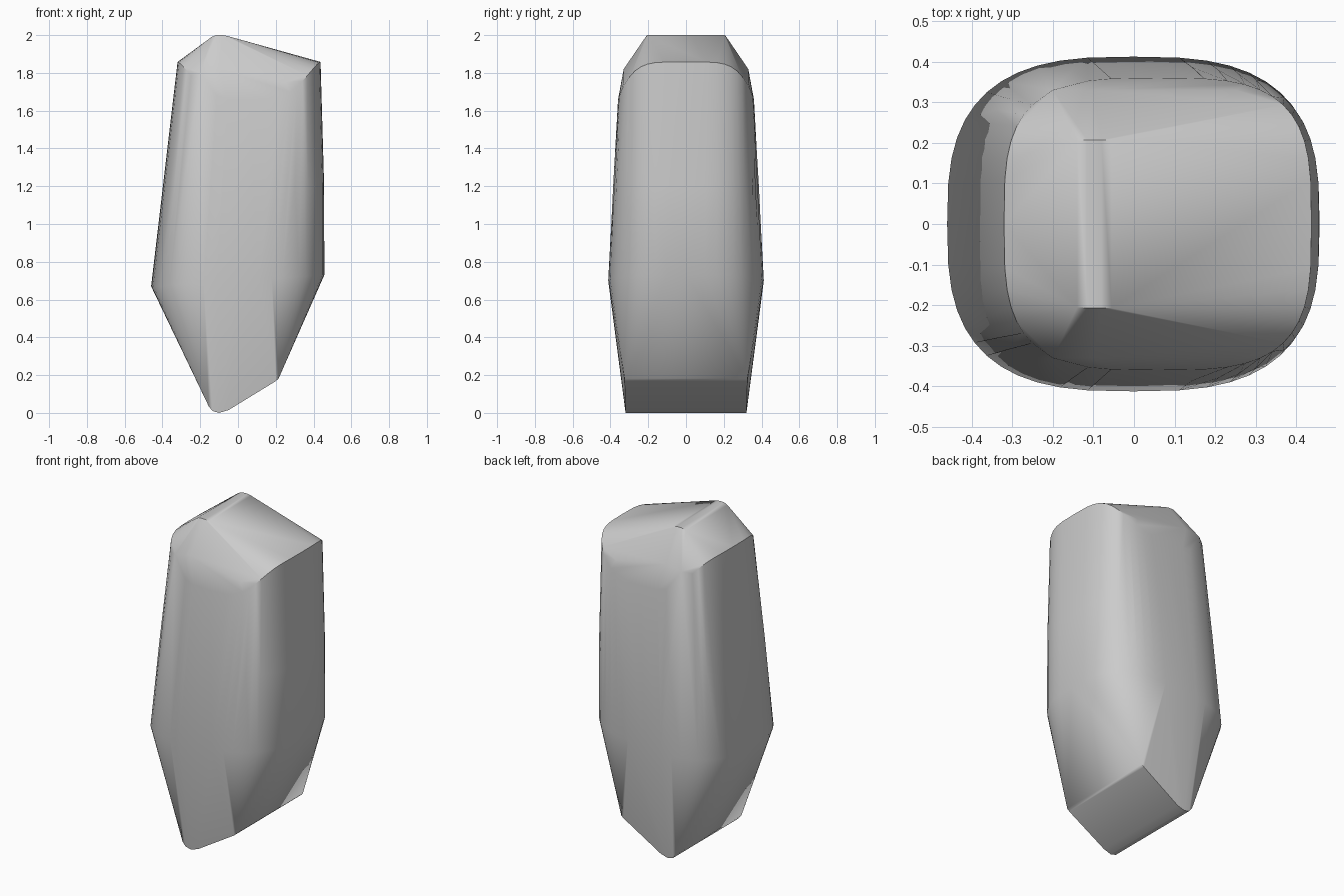
import bpy, bmesh, math

cube = bpy.data.objects.get("Cube")
if cube:
    bpy.data.objects.remove(cube, do_unlink=True)

stone = bpy.data.materials.new("stone_grey")
stone.use_nodes = True
grey = (0.6, 0.6, 0.6, 1)
stone.diffuse_color = grey
stone.node_tree.nodes["Principled BSDF"].inputs["Base Color"].default_value = grey


def ring(left, right, depth, power, height, count=48):
    """Rounded-square loop; height(u, v) gives z from the unit position."""
    cx, rx = (left + right) / 2, (right - left) / 2
    points = []
    for i in range(count):
        a = 2 * math.pi * i / count
        u, v = (math.copysign(abs(t) ** (2 / power), t) for t in (math.cos(a), math.sin(a)))
        points.append((cx + rx * u, depth * v, height(u, v)))
    return points


def both_sides(profile):
    """Mirror (x, y, z) points from front to back."""
    return [(x, s * y, z) for x, y, z in profile for s in (-1, 1)]


# Shoulder, flank and widest loops
points = ring(-0.32, 0.437, 0.36, 3.4, lambda u, v: 1.858 - 0.2 * abs(v) ** 5)
points += ring(-0.40, 0.456, 0.388, 3.1, lambda u, v: 1.2)
points += ring(-0.46, 0.457, 0.412, 2.9, lambda u, v: 0.70 + 0.03 * u)

# Roof ridge and its bevelled ends
points += both_sides([(-0.14, 0.205, 1.99), (-0.115, 0.207, 2), (-0.08, 0.207, 2),
                      (-0.055, 0.207, 1.995),
                      (-0.2, 0.33, 1.8), (-0.1, 0.33, 1.82), (0.25, 0.33, 1.75)])

# Slanted wedge foot
points += both_sides([(-0.155, 0.32, 0.035), (-0.135, 0.32, 0.01), (-0.1, 0.32, 0),
                      (-0.05, 0.32, 0.015), (0.2, 0.325, 0.168), (0.215, 0.325, 0.182)])

# Wrap the loops into one faceted stone
bm = bmesh.new()
for p in points:
    bm.verts.new(p)
hull = bmesh.ops.convex_hull(bm, input=bm.verts)
inside = {g for g in hull["geom_interior"] + hull["geom_unused"] if isinstance(g, bmesh.types.BMVert)}
bmesh.ops.delete(bm, geom=list(inside), context="VERTS")
bmesh.ops.dissolve_limit(bm, angle_limit=math.radians(1), verts=bm.verts, edges=bm.edges)
bmesh.ops.recalc_face_normals(bm, faces=bm.faces)
mesh = bpy.data.meshes.new("stone_block")
bm.to_mesh(mesh)
bm.free()
mesh.materials.append(stone)

block = bpy.data.objects.new("stone_block", mesh)
bpy.context.collection.objects.link(block)
bpy.context.view_layer.objects.active = block
block.select_set(True)
bpy.ops.object.shade_smooth_by_angle(angle=math.radians(32))
